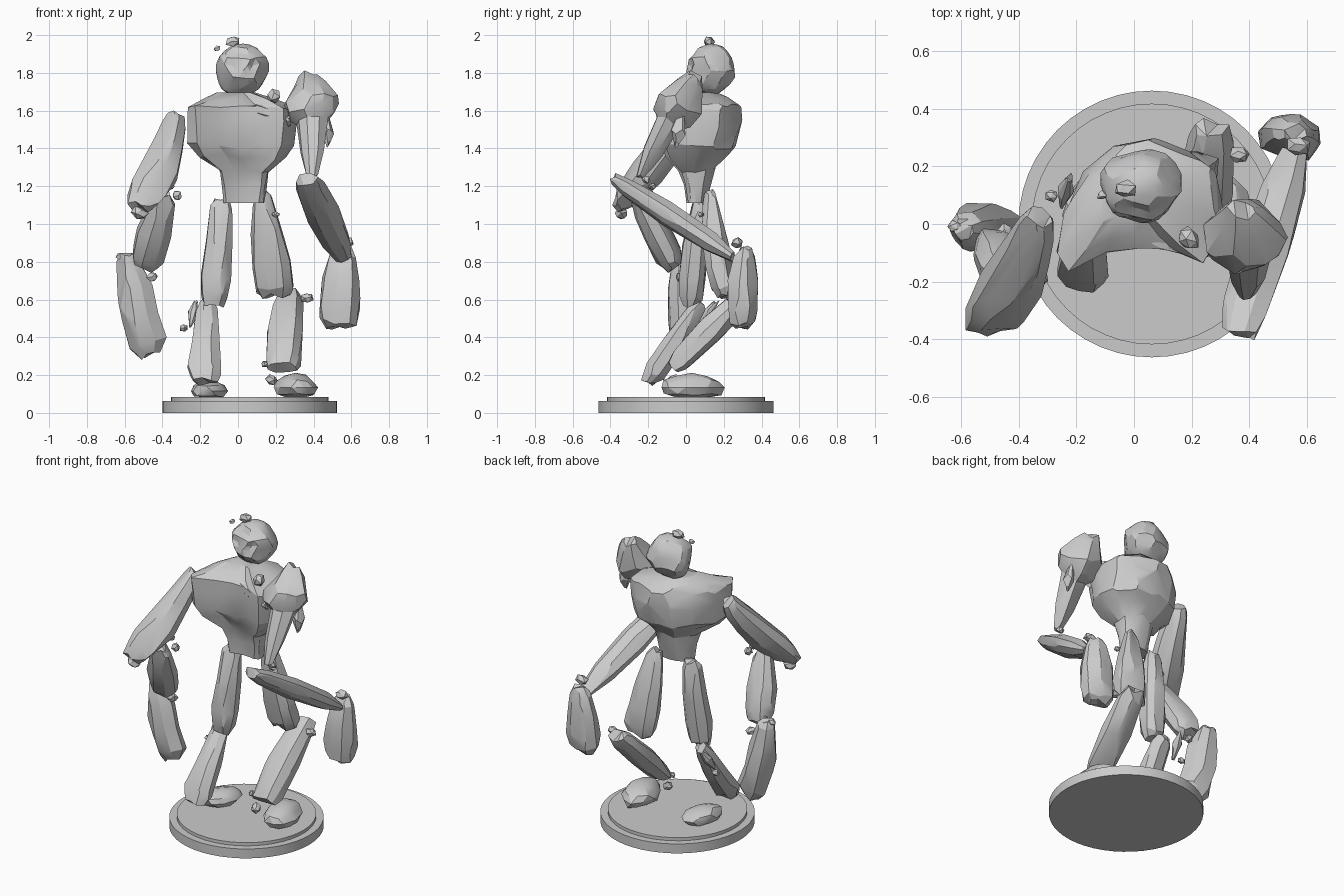
import bpy, bmesh, math, random
from mathutils import Vector, Matrix

if "Cube" in bpy.data.objects:
    bpy.data.objects.remove(bpy.data.objects["Cube"])

random.seed(11)


def finish(name, bm, angle=25):
    bmesh.ops.recalc_face_normals(bm, faces=bm.faces)
    me = bpy.data.meshes.new(name)
    bm.to_mesh(me)
    bm.free()
    ob = bpy.data.objects.new(name, me)
    bpy.context.collection.objects.link(ob)
    bpy.ops.object.select_all(action='DESELECT')
    ob.select_set(True)
    bpy.context.view_layer.objects.active = ob
    bpy.ops.object.shade_smooth_by_angle(angle=math.radians(angle))
    return ob


def chisel(bm, direction, depth):
    """Slice a thin flake off the side facing direction."""
    d = Vector(direction).normalized()
    top = max(bm.verts, key=lambda v: v.co.dot(d)).co
    geom = bm.verts[:] + bm.edges[:] + bm.faces[:]
    res = bmesh.ops.bisect_plane(bm, geom=geom, plane_co=top - d * depth, plane_no=d, clear_outer=True)
    cut = [e for e in res['geom_cut'] if isinstance(e, bmesh.types.BMEdge)]
    bmesh.ops.holes_fill(bm, edges=cut, sides=0)


def loft(rings):
    """Skin equal-length rings of points and cap both ends."""
    bm = bmesh.new()
    vs = [[bm.verts.new(p) for p in r] for r in rings]
    n = len(vs[0])
    for a, b in zip(vs, vs[1:]):
        for i in range(n):
            j = (i + 1) % n
            bm.faces.new((a[i], a[j], b[j], b[i]))
    caps = [bm.faces.new(vs[0]), bm.faces.new(vs[-1])]
    bmesh.ops.triangulate(bm, faces=caps)
    bmesh.ops.recalc_face_normals(bm, faces=bm.faces)
    return bm


def limb(name, p0, p1, profile, bend=(0, 0, 0), twist=0.3, n=8, cuts=5):
    """Chiselled stone along p0-p1; profile = (t, half width, half depth)."""
    p0, p1, bend = Vector(p0), Vector(p1), Vector(bend)
    d = (p1 - p0).normalized()
    u = (Vector((1, 0, 0)) - d * d.x).normalized()
    v = d.cross(u)
    col = [random.uniform(0.93, 1.15) for _ in range(n)]
    rings = []
    for t, a, b in profile:
        c = p0.lerp(p1, t) + bend * 4 * t * (1 - t)
        ring = []
        for i in range(n):
            w = 2 * math.pi * i / n + twist
            k = col[i] * random.uniform(0.9, 1.1)
            slide = d * random.uniform(-0.02, 0.02)
            ring.append(c + u * a * k * math.cos(w) + v * b * k * math.sin(w) + slide)
        rings.append(ring)
    bm = loft(rings)
    size = max(min(p[1], p[2]) for p in profile)
    for i in range(cuts):
        w = random.uniform(0, 2 * math.pi)
        chisel(bm, u * math.cos(w) + v * math.sin(w) + d * random.uniform(-.3, .3), size * random.uniform(.12, .22))
    return finish(name, bm)


def rock(name, c, size, rot=(0, 0, 0), sub=1, rough=0.15, floor=None):
    """Irregular boulder; floor clips the underside flat."""
    bm = bmesh.new()
    bmesh.ops.create_icosphere(bm, subdivisions=sub, radius=1)
    r = Matrix.Rotation(rot[2], 3, 'Z') @ Matrix.Rotation(rot[1], 3, 'Y') @ Matrix.Rotation(rot[0], 3, 'X')
    for v in bm.verts:
        q = v.co * random.uniform(1 - rough, 1 + rough)
        v.co = r @ Vector([q[i] * size[i] for i in range(3)]) + Vector(c)
        if floor is not None:
            v.co.z = max(v.co.z, floor)
    return finish(name, bm)


def disc(name, r, z0, z1):
    bm = bmesh.new()
    bmesh.ops.create_cone(bm, cap_ends=True, segments=48, radius1=r, radius2=r, depth=z1 - z0,
                          matrix=Matrix.Translation((0.062, 0, (z0 + z1) / 2)))
    return finish(name, bm)


# Round display base
disc("base_plinth", 0.463, 0, 0.062)
disc("base_step", 0.418, 0.06, 0.083)

# Torso: shoulder-to-shoulder plan outline, scaled per level about its centre
plan = [(.31, .05), (.29, .18), (.2, .26), (.08, .3), (-.07, .27), (-.17, .18), (-.25, .04),
        (-.27, -.1), (-.23, -.16), (-.1, -.10), (.02, -.08), (.14, -.09), (.24, -.13), (.29, -.06)]
# z, centre x, centre y, scale x, scale y
levels = [(1.11, .035, .055, .37, .22), (1.20, .035, .06, .41, .30), (1.29, .035, .06, .46, .42),
          (1.355, .03, .06, .80, .70), (1.41, .03, .07, .98, .92), (1.54, .03, .075, 1, 1),
          (1.61, .03, .075, .97, 1), (1.655, .01, .08, .70, .75), (1.695, -.01, .09, .36, .34)]
rings = []
for z, cx, cy, sx, sy in levels:
    ring = []
    for x, y in plan:
        k = random.uniform(.95, 1.04)
        ring.append((cx + (x - .03) * sx * k, cy + (y - .075) * sy * k,
                     z + (random.uniform(-.02, .02) if 1.12 < z < 1.66 else 0)))
    rings.append(ring)
bm = loft(rings)
for d in ((.4, 1, .2), (-.6, .8, .3), (.1, 1, -.3), (.7, .7, -.2), (-1, .3, .6), (1, .1, .7)):
    chisel(bm, d, .016)
finish("torso", bm)
# Broken slab over the chest
limb("collar_slab", (0.03, -0.02, 1.60), (0.27, -0.09, 1.545),
     [(0, .02, .04), (.4, .03, .06), (.85, .03, .05), (1, .015, .02)], cuts=2)

# Head: flat-cut boulder with sunken eyes, brow and mouth groove
bm = bmesh.new()
bmesh.ops.create_icosphere(bm, subdivisions=3, radius=1)
cuts = [(Vector([random.gauss(0, 1) for _ in range(3)]).normalized(), random.uniform(.8, .92)) for _ in range(26)]
eyes = [Vector((s * .4, -.87, .2)) for s in (-1, 1)]
for v in bm.verts:
    p = v.co.copy()
    for nrm, lim in cuts:
        p -= nrm * max(0, p.dot(nrm) - lim)
    if min((v.co - e).length for e in eyes) < .25:
        p *= .87
    elif v.co.y < -.6 and .3 < v.co.z < .55:
        p *= 1.08
    elif v.co.y < -.7 and -.5 < v.co.z < -.3:
        p *= .93
    p *= random.uniform(1.0, 1.05)
    v.co = Vector((p.x * .143 + .025, p.y * .138 + .132, p.z * .14 + 1.81))
finish("head", bm, 20)

# Arm on the -x side
limb("upper_arm_a", (-0.335, 0.02, 1.56), (-0.53, -0.36, 1.09),
     [(0, .045, .045), (.08, .06, .07), (.3, .08, .09), (.6, .10, .09), (.88, .095, .06), (1, .055, .035)],
     bend=(0.03, 0, 0))
limb("forearm_a", (-0.385, -0.26, 1.16), (-0.49, -0.06, 0.77),
     [(0, .035, .035), (.12, .06, .06), (.5, .09, .075), (.88, .09, .07), (1, .07, .05)])
limb("fist_a", (-0.59, -0.02, 0.84), (-0.465, -0.01, 0.30),
     [(0, .035, .035), (.08, .06, .055), (.35, .095, .075), (.6, .10, .082), (.88, .10, .07), (1, .05, .04)],
     bend=(-0.01, 0, 0))

# Arm on the +x side: pointed shoulder tapering to the elbow
limb("upper_arm_b", (0.37, 0.05, 1.785), (0.39, -0.24, 1.25),
     [(0, .05, .035), (.10, .08, .07), (.28, .145, .12), (.39, .13, .11), (.46, .085, .07), (.75, .06, .05), (1, .03, .02)],
     bend=(0.01, -0.01, 0), cuts=4)
limb("shoulder_shard", (0.47, -0.03, 1.56), (0.48, -0.05, 1.42),
     [(0, .015, .02), (.5, .03, .04), (1, .01, .01)], cuts=1)
limb("forearm_b", (0.365, -0.38, 1.235), (0.56, 0.25, 0.825),
     [(0, .065, .03), (.12, .08, .048), (.45, .09, .058), (.8, .08, .052), (1, .05, .025)])
limb("fist_b", (0.56, 0.315, 0.865), (0.535, 0.295, 0.45),
     [(0, .04, .035), (.1, .075, .055), (.4, .10, .08), (.75, .115, .08), (.92, .105, .065), (1, .07, .035)])

# Legs
limb("thigh_a", (-0.085, 0.07, 1.12), (-0.125, 0.02, 0.575),
     [(0, .04, .035), (.08, .06, .05), (.4, .072, .068), (.75, .075, .073), (.93, .07, .06), (1, .05, .035)])
limb("thigh_b", (0.13, 0.12, 1.165), (0.195, 0.20, 0.62),
     [(0, .035, .025), (.1, .06, .045), (.4, .09, .068), (.7, .11, .075), (.93, .105, .065), (1, .075, .035)])
limb("shin_a", (-0.165, 0.08, 0.575), (-0.17, -0.205, 0.165),
     [(0, .035, .03), (.12, .055, .05), (.5, .08, .062), (.85, .09, .058), (1, .065, .035)])
limb("shin_b", (0.272, 0.33, 0.63), (0.235, -0.075, 0.235),
     [(0, .06, .035), (.1, .08, .055), (.5, .09, .07), (.88, .09, .058), (1, .075, .035)])
rock("foot_a", (-0.155, 0.05, 0.115), (.09, .14, .055), (0, 0, -.3), 2, .09, 0.085)
rock("foot_b", (0.305, 0.03, 0.135), (.105, .18, .075), (0, 0, .25), 2, .09, 0.085)

# Floating rubble: centre and size
rubble = [(-.03, .12, 1.965, .034), (-.11, .10, 1.93, .018), (.19, -.05, 1.68, .04),
          (.365, .24, .61, .034), (.57, .27, .90, .038), (.20, .08, 1.05, .02),
          (.14, -.06, .26, .02), (.18, -.07, .175, .032), (-.285, .10, .45, .025),
          (-.455, -.03, .72, .03), (-.36, -.18, 1.20, .024), (-.32, -.19, 1.15, .028),
          (-.52, -.34, 1.06, .04), (-.62, -.01, .83, .025), (.40, -.21, 1.235, .025)]
for x, y, z, s in rubble:
    rock("rubble", (x, y, z), (s * 1.1, s * .9, s * .9),
         [random.uniform(-1, 1) for _ in range(3)], 1, .2)
limb("knee_shard", (-0.225, 0.16, 0.59), (-0.25, 0.07, 0.47),
     [(0, .012, .012), (.5, .03, .028), (1, .01, .01)], cuts=1)
